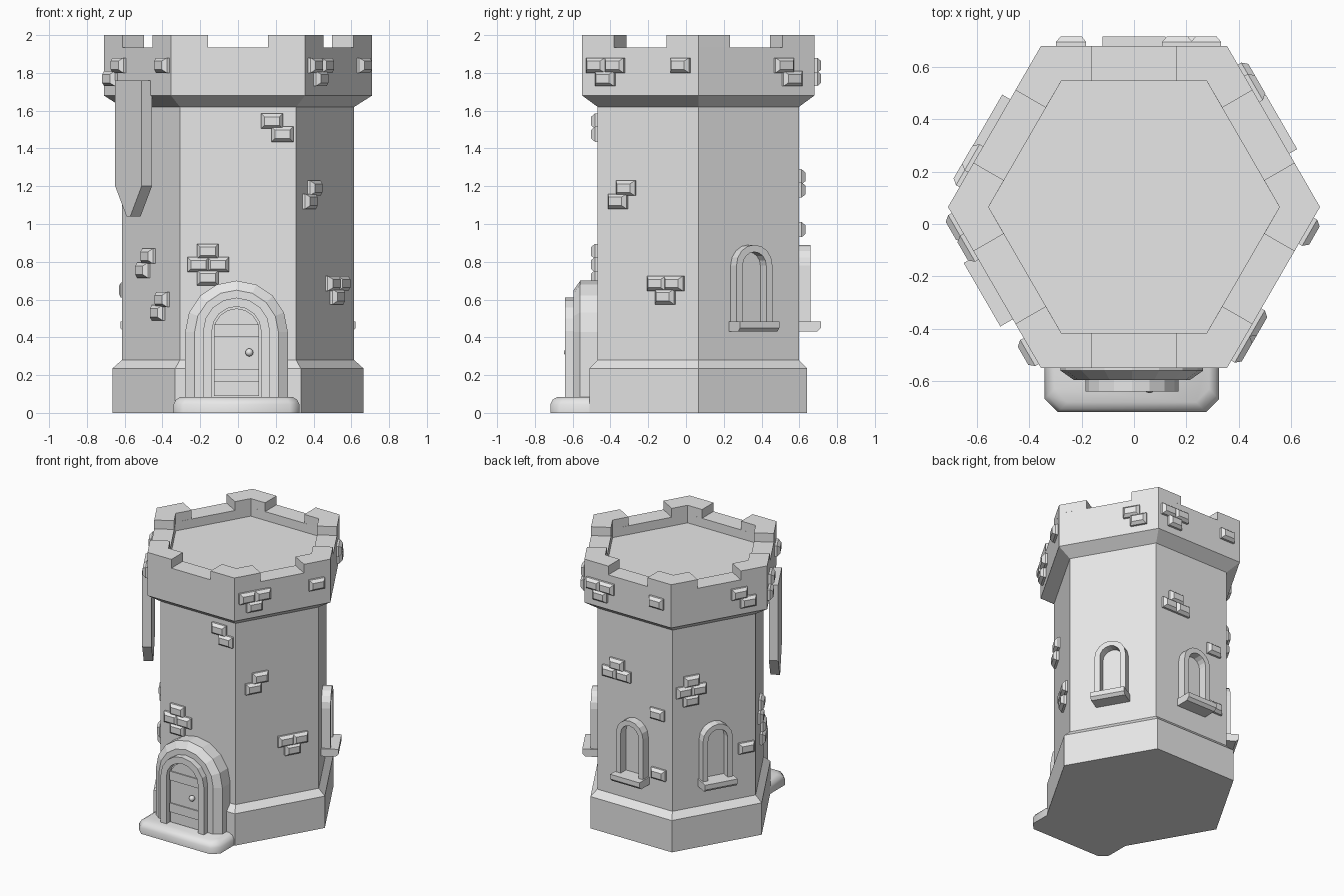
import bpy, bmesh, math
from mathutils import Matrix, Vector

if "Cube" in bpy.data.objects:
    bpy.data.objects.remove(bpy.data.objects["Cube"])

stone = bpy.data.materials.new("stone_grey")
stone.use_nodes = True
GREY = (0.8, 0.8, 0.8, 1)
stone.diffuse_color = GREY
stone.node_tree.nodes["Principled BSDF"].inputs["Base Color"].default_value = GREY

CENTRE_Y = 0.065
FRONT, FRONT_LEFT, BACK_LEFT, BACK, BACK_RIGHT, FRONT_RIGHT = -90, -30, 30, 90, 150, 210
SHAFT, PARAPET = 0.532, 0.615      # distance of wall faces from the tower axis
WORLD = Matrix.Translation((0, CENTRE_Y, 0))


def wall(angle):
    """Frame of a tower side: (along wall, height, distance from axis) to world."""
    a = math.radians(angle)
    n, t = Vector((math.cos(a), math.sin(a), 0)), Vector((-math.sin(a), math.cos(a), 0))
    return WORLD @ Matrix((t, (0, 0, 1), n)).transposed().to_4x4()


def loft(bm, loops, frame, ring=False):
    """Bridge equal loops; cap the ends, or join last to first for a ring."""
    rows = [[bm.verts.new(frame @ Vector(p)) for p in loop] for loop in loops]
    n = len(rows[0])
    pairs = list(zip(rows, rows[1:])) + ([(rows[-1], rows[0])] if ring else [])
    for a, b in pairs:
        for i in range(n):
            j = (i + 1) % n
            bm.faces.new((a[i], a[j], b[j], b[i]))
    if not ring:
        bm.faces.new(rows[0][::-1])
        bm.faces.new(rows[-1])


def finish(name, bm, smooth=None):
    bmesh.ops.recalc_face_normals(bm, faces=bm.faces)
    mesh = bpy.data.meshes.new(name)
    bm.to_mesh(mesh)
    bm.free()
    mesh.materials.append(stone)
    obj = bpy.data.objects.new(name, mesh)
    bpy.context.collection.objects.link(obj)
    if smooth:
        bpy.ops.object.select_all(action="DESELECT")
        obj.select_set(True)
        bpy.context.view_layer.objects.active = obj
        bpy.ops.object.shade_smooth_by_angle(angle=math.radians(smooth))


def part(name, loops, frame, ring=False, smooth=None):
    bm = bmesh.new()
    loft(bm, loops, frame, ring)
    finish(name, bm, smooth)


def hexagon(r, z):
    return [(r * math.cos(k * math.pi / 3), r * math.sin(k * math.pi / 3), z) for k in range(6)]


def arch(half, spring, base, d, u=0, seg=8):
    arc = [(u + half * math.cos(math.pi * i / seg), spring + half * math.sin(math.pi * i / seg), d)
           for i in range(seg + 1)]
    return [(u + half, base, d)] + arc + [(u - half, base, d)]


def rect(u, z, w, h, d):
    return [(u - w / 2, z - h / 2, d), (u + w / 2, z - h / 2, d),
            (u + w / 2, z + h / 2, d), (u - w / 2, z + h / 2, d)]


# Tower body: plinth, shaft, flared parapet and sunken roof deck
profile = [(.665, 0), (.665, .235), (.615, .28), (.615, 1.62), (.71, 1.68),
           (.71, 1.935), (.555, 1.935), (.555, 1.87)]
part("tower_body", [hexagon(r, z) for r, z in profile], WORLD)

# Merlons wrap the six corners
bm = bmesh.new()
for k in range(6):
    a, b = wall(60 * k - 30), wall(60 * k + 30)
    corner = Vector((math.cos(k * math.pi / 3), math.sin(k * math.pi / 3), 0))
    inner = 0.481
    plan = [a @ Vector((.16, 0, PARAPET)), WORLD @ (corner * .71), b @ Vector((-.16, 0, PARAPET)),
            b @ Vector((-.16, 0, inner)), WORLD @ (corner * .555), a @ Vector((.16, 0, inner))]
    loft(bm, [[(p.x, p.y, z) for p in plan] for z in (1.934, 2.0)], Matrix())
finish("merlons", bm)

# Raised bricks, grouped by wall: (position along wall, height)
shaft_bricks = {
    FRONT: [(.18, 1.545), (.235, 1.475), (-.16, .855), (-.21, .785), (-.105, .785), (-.16, .715)],
    FRONT_LEFT: [(-.13, 1.19), (-.18, 1.12), (.06, .685), (.165, .685), (.11, .615)],
    BACK: [(-.14, 1.25), (-.2, 1.18), (-.085, 1.18), (.19, .97), (.2, .53)],
    BACK_RIGHT: [(-.17, 1.22), (-.225, 1.15), (-.12, 1.15), (-.175, 1.08), (.235, .65)],
    FRONT_RIGHT: [(-.01, .83), (-.065, .755), (.14, .6), (.09, .53)],
}
parapet_bricks = {
    FRONT_LEFT: [(-.265, 1.84), (-.15, 1.84), (-.21, 1.77), (.25, 1.84)],
    BACK_LEFT: [(.165, 1.84), (.215, 1.77)],
    BACK: [(-.275, 1.84), (-.165, 1.84), (-.22, 1.77), (.24, 1.84)],
    BACK_RIGHT: [(.145, 1.84), (.21, 1.77)],
    FRONT_RIGHT: [(-.18, 1.84), (-.27, 1.77), (.28, 1.84)],
}
for name, layout, d in (("shaft_bricks", shaft_bricks, SHAFT), ("parapet_bricks", parapet_bricks, PARAPET)):
    bm = bmesh.new()
    for side, bricks in layout.items():
        for u, z in bricks:
            loft(bm, [rect(u, z, .115, .08, d - .01), rect(u, z, .115, .08, d + .015),
                      rect(u, z, .08, .045, d + .036)], wall(side))
    finish(name, bm)

# Arched windows with sills on the three rear walls
for label, side in (("left", BACK_LEFT), ("back", BACK), ("right", BACK_RIGHT)):
    f = wall(side)
    outer, inner = (.11, .78, .45), (.072, .78, .45)
    part(label + "_window_frame", [arch(*outer, .525), arch(*outer, .595),
                                   arch(*inner, .595), arch(*inner, .525)], f, ring=True)
    part(label + "_window_sill", [
        [(-.12, z, .52), (.12, z, .52), (.12, z, d), (-.12, z, d)]
        for z, d in ((.43, .63), (.45, .65), (.485, .65))], f)

# Door surround, inner frame, door leaf, bands and knob
f = wall(FRONT)
MID = -.008
part("door_surround", [arch(.272, .428, 0, .5, MID), arch(.272, .428, 0, .625, MID),
                       arch(.222, .428, 0, .66, MID)], f)
part("door_frame", [arch(.177, .433, .05, .65, MID), arch(.177, .433, .05, .705, MID),
                    arch(.13, .433, .05, .705, MID), arch(.13, .433, .05, .65, MID)], f, ring=True)
part("door_leaf", [arch(.12, .433, .09, .65, MID), arch(.12, .433, .09, .672, MID)], f)
bm = bmesh.new()
for z in (.2, .435):
    loft(bm, [rect(MID, z, .24, .066, .66), rect(MID, z, .24, .066, .68)], f)
finish("door_bands", bm)
bm = bmesh.new()
bmesh.ops.create_uvsphere(bm, u_segments=12, v_segments=8, radius=.021,
                          matrix=Matrix.Translation(f @ Vector((.06, .32, .69))))
finish("door_knob", bm, smooth=60)


# Doorstep with clipped corners and softened upper edge
def step_loop(z, inset):
    h, front, back, cut = .333 - inset, -.718 + inset, -.48, .05
    return [(MID - h, back, z), (MID - h, front + cut, z), (MID - h + cut, front, z),
            (MID + h - cut, front, z), (MID + h, front + cut, z), (MID + h, back, z)]


part("doorstep", [step_loop(0, 0), step_loop(.045, 0), step_loop(.07, .012), step_loop(.085, .038)],
     Matrix(), smooth=50)

# Hanging banner with a pointed tip
banner = [(-.14, 1.2), (-.02, 1.04), (.02, 1.04), (.14, 1.2), (.14, 1.76), (-.14, 1.76)]
part("banner", [[(u, z, d) for u, z in banner] for d in (.607, .67)], wall(FRONT_RIGHT))
